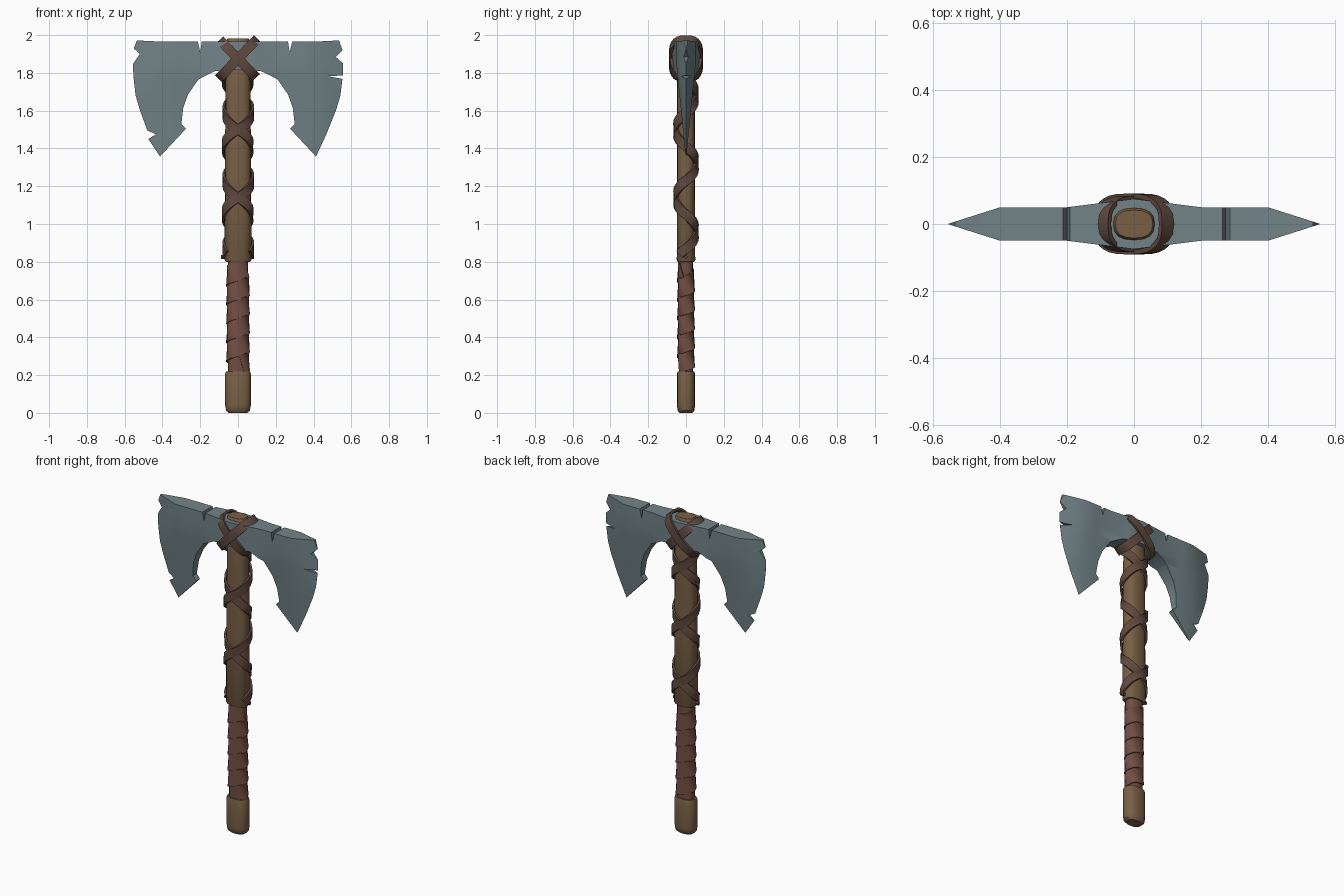
import bpy, bmesh, math
from mathutils import Vector

if "Cube" in bpy.data.objects:
    bpy.data.objects.remove(bpy.data.objects["Cube"])


def material(name, rgb):
    m = bpy.data.materials.new(name)
    m.diffuse_color = (*rgb, 1)
    m.use_nodes = True
    m.node_tree.nodes["Principled BSDF"].inputs["Base Color"].default_value = m.diffuse_color
    return m


WOOD = material("wood", (0.19, 0.115, 0.06))
STEEL = material("steel", (0.17, 0.23, 0.25))
STRAP = material("strap_leather", (0.115, 0.065, 0.048))
GRIP = material("grip_leather", (0.17, 0.075, 0.055))


def finish(name, bm, mat, angle=35):
    bmesh.ops.recalc_face_normals(bm, faces=bm.faces)
    me = bpy.data.meshes.new(name)
    bm.to_mesh(me)
    bm.free()
    ob = bpy.data.objects.new(name, me)
    bpy.context.collection.objects.link(ob)
    me.materials.append(mat)
    bpy.ops.object.select_all(action='DESELECT')
    ob.select_set(True)
    bpy.context.view_layer.objects.active = ob
    bpy.ops.object.shade_smooth_by_angle(angle=math.radians(angle))
    return ob


def power(v, n):
    return math.copysign(abs(v) ** (2 / n), v)


def skin(bm, rings, closed=False):
    """Join rings of points with quads, capping the ends unless closed."""
    rows = [[bm.verts.new(p) for p in r] for r in rings]
    n = len(rows[0])
    for a, b in zip(rows, rows[1:] + rows[:1] if closed else rows[1:]):
        for i in range(n):
            bm.faces.new((a[i], a[(i + 1) % n], b[(i + 1) % n], b[i]))
    if not closed:
        bm.faces.new(rows[0])
        bm.faces.new(rows[-1])


def column(name, profile, mat, sides=16):
    """Rounded-square column; profile rows are (half x, half y, z)."""
    bm = bmesh.new()
    angles = [math.tau * i / sides for i in range(sides)]
    skin(bm, [[(rx * power(math.cos(a), 2.5), ry * power(math.sin(a), 2.5), z)
               for a in angles] for rx, ry, z in profile])
    return finish(name, bm, mat)


def ribbon(name, path, count, width, thick, mat, closed=False, lean=0.0):
    """Flat strap along path(t), t in 0..1, facing away from the path's axis."""
    bm, rings = bmesh.new(), []
    for i in range(count):
        t = i / (count if closed else count - 1)
        p, out = path(t)
        tangent = (path(t + 0.002)[0] - path(t - 0.002)[0]).normalized()
        side = tangent.cross(out).normalized()
        if side.z < 0 and not closed:
            side = -side
        out = side.cross(tangent).normalized() * (1 if side.cross(tangent).dot(out) > 0 else -1)
        s, o = side * width / 2, out * thick / 2
        tilt = out * lean
        rings.append([p - s - o + tilt, p - s + o + tilt, p + s + o - tilt, p + s - o - tilt])
    skin(bm, rings, closed)
    return finish(name, bm, mat)


def helix(rx, ry, z0, z1, pitch, front_z, hand):
    """Helix that passes the front at front_z."""
    def path(t):
        z = z0 + (z1 - z0) * t
        a = hand * math.tau * (z - front_z) / pitch
        s, c = power(math.sin(a), 2.4), power(-math.cos(a), 2.4)
        return Vector((rx * s, ry * c, z)), Vector((s, c, 0))
    return path


# Handle: pommel, grip core and upper shaft
column("pommel", [(0.05, 0.034, 0), (0.063, 0.044, 0.012), (0.068, 0.048, 0.04),
                  (0.069, 0.048, 0.205), (0.064, 0.044, 0.22)], WOOD)
column("grip_core", [(0.052, 0.037, 0.2), (0.052, 0.037, 0.82)], GRIP)
column("upper_shaft", [(0.064, 0.044, 0.8), (0.071, 0.049, 0.81), (0.069, 0.048, 1.3),
                       (0.066, 0.048, 1.7), (0.062, 0.048, 1.97), (0.056, 0.042, 1.982)], WOOD)

# Overlapping leather wound round the grip
ribbon("grip_wrap", helix(0.0535, 0.0385, 0.255, 0.765, 0.1, 0.25, 1), 100,
       0.102, 0.006, GRIP, lean=0.0025)

# Two opposed straps crossing along the shaft, and the peg that holds them
for label, hand in (("left", -1), ("right", 1)):
    grow = 0.004 if hand > 0 else 0
    ribbon("shaft_strap_" + label, helix(0.073 + grow, 0.055 + grow, 0.84, 1.79, 0.36, 1.14, hand),
           56, 0.05, 0.012, STRAP)
bm = bmesh.new()
skin(bm, [[(x, 0.009 * math.cos(a), 0.826 + 0.012 * math.sin(a))
           for a in (math.tau * i / 6 for i in range(6))] for x in (-0.09, 0.085)])
finish("strap_peg", bm, STRAP)

# Axe head outline (x, z): battered cutting edges plus a shared inner arch
RIGHT = [(0.265, 1.965), (0.273, 1.91), (0.287, 1.965), (0.4, 1.965), (0.535, 1.972),
         (0.553, 1.92), (0.517, 1.885), (0.557, 1.85), (0.556, 1.786), (0.475, 1.783),
         (0.553, 1.768), (0.542, 1.68), (0.52, 1.605), (0.47, 1.48), (0.413, 1.357)]
LEFT = [(-0.192, 1.965), (-0.2, 1.91), (-0.212, 1.965), (-0.4, 1.965), (-0.535, 1.972),
        (-0.552, 1.93), (-0.52, 1.9), (-0.557, 1.845), (-0.552, 1.765), (-0.542, 1.68),
        (-0.52, 1.605), (-0.48, 1.495), (-0.435, 1.475), (-0.475, 1.45), (-0.413, 1.357)]
ARCH = [(0.275, 1.505), (0.3, 1.53), (0.29, 1.615), (0.265, 1.685), (0.21, 1.765),
        (0.127, 1.808), (0.065, 1.815)]
EDGE = [(1.357, 0.413), (1.5, 0.48), (1.605, 0.52), (1.68, 0.542), (1.78, 0.557), (2, 0.557)]


def edge_x(z):
    for (z0, x0), (z1, x1) in zip(EDGE, EDGE[1:]):
        if z <= z1:
            return x0 + (x1 - x0) * (z - z0) / (z1 - z0)
    return EDGE[-1][1]


def half_thickness(x, z):
    x = abs(x)
    if x < 0.2:
        return 0.05 + 0.025 * (1 - x / 0.2)
    return max(0, min(0.05, 0.32 * (edge_x(z) - x), 0.002 + 0.1 * (z - 1.357)))


# Extrude the outline, slice it, then thin it towards the cutting edges
bm = bmesh.new()
outline = RIGHT + ARCH + [(-x, z) for x, z in reversed(ARCH)] + LEFT[::-1]
face = bm.faces.new([bm.verts.new((x, -0.05, z)) for x, z in outline])
new = bmesh.ops.extrude_face_region(bm, geom=[face], use_keep_orig=True)["geom"]
bmesh.ops.translate(bm, vec=(0, 0.1, 0), verts=[g for g in new if isinstance(g, bmesh.types.BMVert)])
cuts = [((x, 0, 0), (1, 0, 0)) for x in (-0.48, -0.4, -0.32, -0.2, -0.1, 0, 0.1, 0.2, 0.32, 0.4, 0.48)]
cuts += [((0, 0, z), (0, 0, 1)) for z in (1.43, 1.5, 1.6, 1.7, 1.78, 1.84, 1.91)]
for co, no in cuts:
    bmesh.ops.bisect_plane(bm, geom=bm.verts[:] + bm.edges[:] + bm.faces[:],
                           dist=0.0001, plane_co=co, plane_no=no)
bmesh.ops.triangulate(bm, faces=bm.faces)
for v in bm.verts:
    v.co.y = math.copysign(half_thickness(v.co.x, v.co.z), v.co.y)
bmesh.ops.remove_doubles(bm, verts=bm.verts, dist=0.001)
finish("axe_head", bm, STEEL, 30)


# Two tilted loops lashing the head to the shaft
def loop(sign, grow):
    def path(t):
        c, s = power(math.cos(t * math.tau), 2.8), power(math.sin(t * math.tau), 2.8)
        off = Vector((sign * (0.092 + grow) * c, (0.078 + grow) * s, (0.095 + grow) * c))
        return Vector((0, 0, 1.875)) + off, off.normalized()
    return path


ribbon("head_strap_left", loop(-1, 0), 28, 0.052, 0.014, STRAP, closed=True)
ribbon("head_strap_right", loop(1, 0.006), 28, 0.052, 0.014, STRAP, closed=True)
